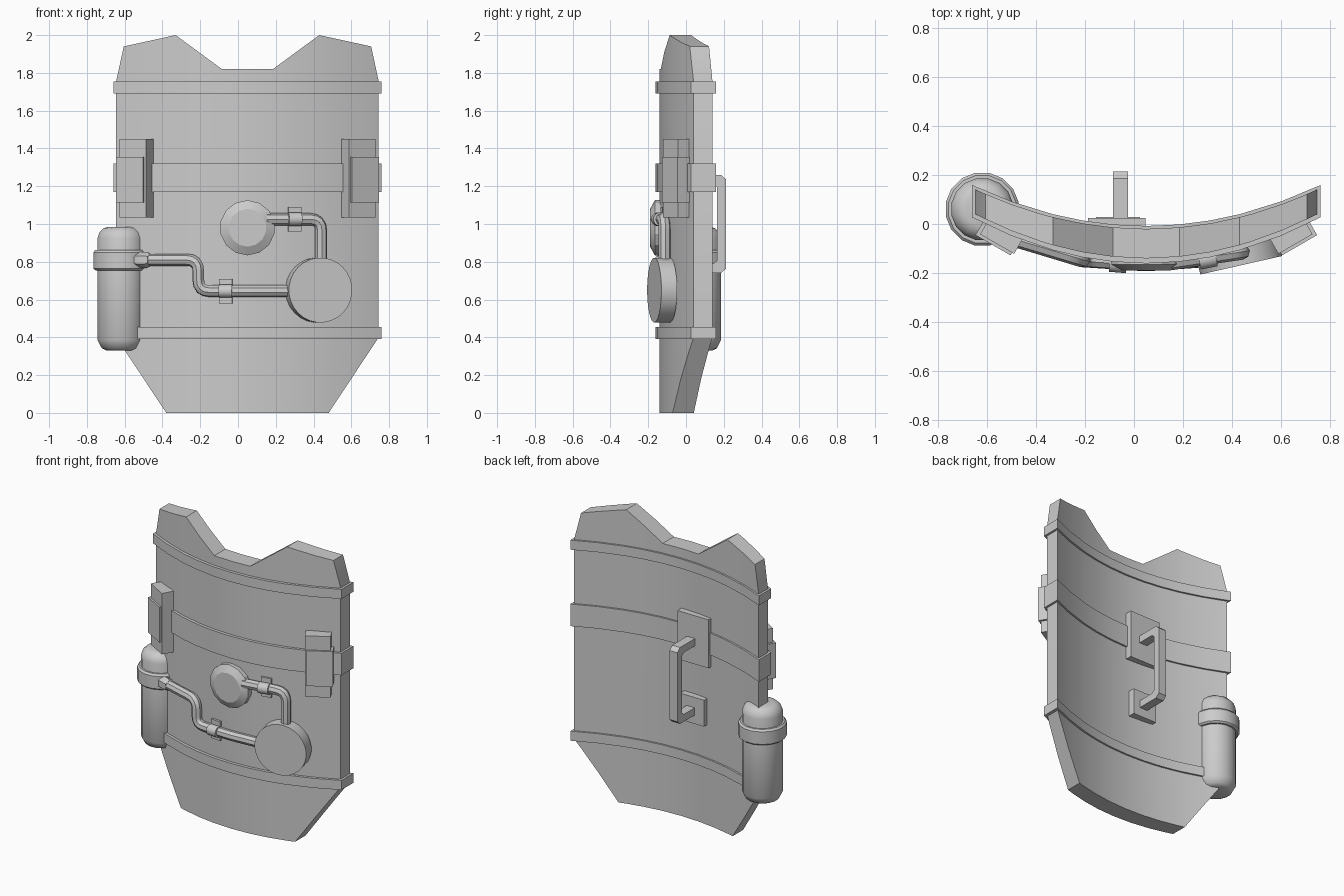
import bpy, bmesh, math
from mathutils import Vector, Matrix

if "Cube" in bpy.data.objects:
    bpy.data.objects.remove(bpy.data.objects["Cube"])

steel = bpy.data.materials.new("plain_grey")
steel.diffuse_color = (0.6, 0.6, 0.6, 1)
steel.use_nodes = True
steel.node_tree.nodes["Principled BSDF"].inputs["Base Color"].default_value = steel.diffuse_color
CX, HALF = 0.05, 0.695  # shield centre line and half width


def finish(name, bm, angle=30):
    bmesh.ops.recalc_face_normals(bm, faces=bm.faces)
    me = bpy.data.meshes.new(name)
    bm.to_mesh(me)
    bm.free()
    ob = bpy.data.objects.new(name, me)
    bpy.context.collection.objects.link(ob)
    me.materials.append(steel)
    select(ob)
    bpy.ops.object.shade_smooth_by_angle(angle=math.radians(angle))
    return ob


def select(ob):
    bpy.ops.object.select_all(action='DESELECT')
    ob.select_set(True)
    bpy.context.view_layer.objects.active = ob


def front(x):
    return -0.14 + 0.18 * ((x - CX) / HALF) ** 2


def back(x):
    return -0.02 + 0.16 * ((x - CX) / HALF) ** 2


def interp(pts, v):
    for (a, za), (b, zb) in zip(pts, pts[1:]):
        if v <= b:
            return za + (zb - za) * (v - a) / (b - a)
    return pts[-1][1]


def curved_slab(name, offsets, bottom, top, grow=0.0):
    """Slab following the shield curve, with its outline given by distance from centre."""
    bm = bmesh.new()
    rings = []
    for o in [-o for o in reversed(offsets) if o] + offsets:
        x, d = CX + o, abs(o)
        lo, hi = interp(bottom, d), interp(top, d)
        yf, yb = front(x) - grow * 1.7, back(x) + grow
        rings.append([bm.verts.new(p) for p in
                      ((x, yf, lo), (x, yf, hi), (x, yb, hi), (x, yb, lo))])
    for a, b in zip(rings, rings[1:]):
        for i in range(4):
            j = (i + 1) % 4
            bm.faces.new((a[i], a[j], b[j], b[i]))
    bm.faces.new(rings[0])
    bm.faces.new(rings[-1])
    return finish(name, bm)


def lathe(name, profile, sides, loc, axis, angle=30):
    """Closed solid of revolution; profile lists radius and height along the axis."""
    bm = bmesh.new()
    m = Matrix.Translation(loc) @ Vector(axis).to_track_quat('Z', 'Y').to_matrix().to_4x4()
    rings = [[bm.verts.new(m @ Vector((r * math.cos(t), r * math.sin(t), h)))
              for t in (2 * math.pi * (k + 0.5) / sides for k in range(sides))]
             for r, h in profile]
    for a, b in zip(rings, rings[1:]):
        for i in range(sides):
            j = (i + 1) % sides
            bm.faces.new((a[i], a[j], b[j], b[i]))
    bm.faces.new(rings[0])
    bm.faces.new(rings[-1])
    return finish(name, bm, angle)


def box(name, loc, size, turn=0.0):
    bm = bmesh.new()
    bmesh.ops.create_cube(bm, size=1, matrix=Matrix.Translation(loc)
                          @ Matrix.Rotation(turn, 4, 'Z') @ Matrix.Diagonal((*size, 1)))
    return finish(name, bm)


def pipe(name, path, radius, bend=0.06):
    """Round pipe through the path with filleted corners."""
    path = [Vector(p) for p in path]
    pts = [path[0]]
    for a, p, b in zip(path, path[1:], path[2:]):
        s, e = p + (a - p).normalized() * bend, p + (b - p).normalized() * bend
        for t in (0, 0.25, 0.5, 0.75, 1):
            pts.append(s * (1 - t) ** 2 + p * 2 * t * (1 - t) + e * t * t)
    pts.append(path[-1])
    cu = bpy.data.curves.new(name, 'CURVE')
    cu.dimensions = '3D'
    cu.bevel_depth, cu.bevel_resolution, cu.use_fill_caps = radius, 2, True
    sp = cu.splines.new('POLY')
    sp.points.add(len(pts) - 1)
    for q, p in zip(sp.points, pts):
        q.co = (*p, 1)
    ob = bpy.data.objects.new(name, cu)
    bpy.context.collection.objects.link(ob)
    cu.materials.append(steel)
    select(ob)
    bpy.ops.object.convert(target='MESH')
    bpy.ops.object.shade_smooth_by_angle(angle=math.radians(40))


# Curved shield plate with notched top and tapered foot
curved_slab("shield_plate", [0, 0.135, 0.26, 0.38, 0.43, 0.55, 0.655, 0.695],
            [(0, 0), (0.43, 0), (0.695, 0.40)],
            [(0, 1.82), (0.135, 1.82), (0.38, 2.0), (0.655, 1.94), (0.695, 1.755)])

# Reinforcing bands
for name, lo, hi in (("top_band", 1.69, 1.755), ("middle_band", 1.17, 1.32),
                     ("lower_band", 0.39, 0.455)):
    curved_slab(name, [0, 0.135, 0.26, 0.38, 0.55, 0.71],
                [(0, lo), (1, lo)], [(0, hi), (1, hi)], 0.012)

# Side clamps, mirrored about the shield centre line
for s, side in ((-1, "left"), (1, "right")):
    turn = s * math.radians(30)
    n = Vector((s * 0.5, -0.866, 0))
    c = Vector((CX + s * 0.595, -0.06, 0))
    box(side + "_clamp_plate", c - n * 0.015 + Vector((0, 0, 1.243)), (0.16, 0.08, 0.415), turn)
    t = Vector((0.866, s * 0.5, 0)) * s
    box(side + "_clamp_cover", c + t * 0.012 + Vector((0, 0, 1.235)), (0.165, 0.075, 0.24), turn)

# Gas tank with collar
TANK = (-0.618, 0.06, 0)
lathe("tank", [(0.08, 0.33), (0.105, 0.342), (0.128, 0.385), (0.128, 0.925), (0.118, 0.955),
               (0.095, 0.978), (0.07, 0.985)], 16, TANK, (0, 0, 1), 50)
lathe("tank_collar", [(0.14, 0.755), (0.151, 0.765), (0.151, 0.85), (0.14, 0.862)],
      16, TANK, (0, 0, 1))

# Dials
lathe("small_dial", [(0.146, 0), (0.146, 0.06), (0.1, 0.085)], 14,
      (0.05, -0.105, 0.98), (0, -1, 0), 20)
lathe("large_dial", [(0.172, 0), (0.172, 0.085)], 28, (0.418, -0.085, 0.65), (0.22, -0.975, 0))


# Pipes, tank fitting and pipe clips
def on_front(x, z, off=0.03):
    return (x, front(x) - off, z)


pipe("tank_pipe", [on_front(-0.5, 0.81), on_front(-0.21, 0.81), on_front(-0.21, 0.645),
                   on_front(0.05, 0.645, 0.022), on_front(0.32, 0.645)], 0.032)
pipe("dial_pipe", [on_front(0.15, 1.025, 0.02), on_front(0.44, 1.025), on_front(0.44, 0.75)], 0.032)
lathe("tank_fitting", [(0.035, -0.045), (0.042, -0.03), (0.042, 0.02), (0.034, 0.035)], 6,
      on_front(-0.5, 0.81), (0.9, -0.35, 0))
for name, x, z in (("lower_clip", -0.065, 0.645), ("upper_clip", 0.30, 1.025)):
    turn = math.atan(2 * 0.18 * (x - CX) / HALF ** 2)
    box(name + "_plate", on_front(x, z, 0.003), (0.07, 0.02, 0.13), turn)
    lathe(name + "_ring", [(0.036, -0.035), (0.036, 0.035)], 16,
          on_front(x, z, 0.027), (math.cos(turn), math.sin(turn), 0))

# Rear handle: bracket profile extruded sideways, on two mounting plates
bm = bmesh.new()
prof = [(-0.01, 1.26), (0.185, 1.26), (0.213, 1.235), (0.213, 0.765), (0.185, 0.74), (-0.01, 0.74),
        (-0.01, 0.79), (0.145, 0.79), (0.163, 0.805), (0.163, 1.195), (0.145, 1.21), (-0.01, 1.21)]
sides = [[bm.verts.new((x, y, z)) for y, z in prof] for x in (-0.085, -0.025)]
for i in range(12):
    j = (i + 1) % 12
    bm.faces.new((sides[0][i], sides[0][j], sides[1][j], sides[1][i]))
for ring in sides:
    bm.faces.new(ring)
finish("rear_handle", bm, 20)
box("handle_upper_plate", (-0.07, 0.0, 1.25), (0.235, 0.05, 0.33))
box("handle_lower_plate", (-0.065, 0.0, 0.77), (0.18, 0.055, 0.18))
